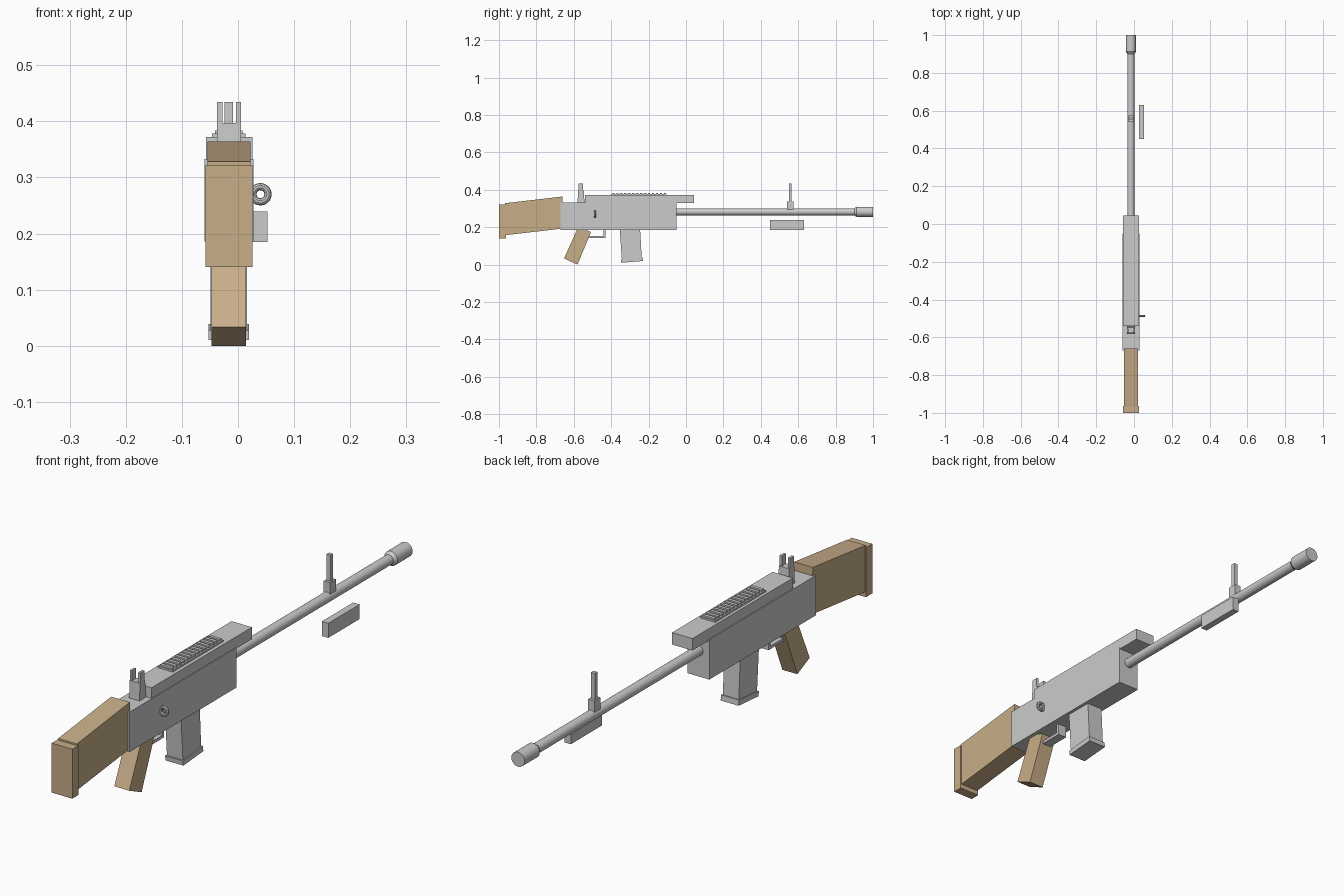
import bpy, bmesh, math
from mathutils import Matrix

if "Cube" in bpy.data.objects:
    bpy.data.objects.remove(bpy.data.objects["Cube"])

CX = -0.0165   # centre line of the rifle
AXIS_Z = 0.282  # barrel height

wood = bpy.data.materials.new("wood")
wood.diffuse_color = (0.58, 0.42, 0.25, 1)
wood.use_nodes = True
wood.node_tree.nodes["Principled BSDF"].inputs["Base Color"].default_value = wood.diffuse_color


def finish(name, bm, mat=None):
    bmesh.ops.recalc_face_normals(bm, faces=bm.faces)
    mesh = bpy.data.meshes.new(name)
    bm.to_mesh(mesh)
    bm.free()
    ob = bpy.data.objects.new(name, mesh)
    bpy.context.collection.objects.link(ob)
    if mat:
        mesh.materials.append(mat)
    return ob


def add_slab(bm, x0, x1, profile):
    """Extrude a (y, z) side profile from x0 to x1."""
    face = bm.faces.new([bm.verts.new((x0, y, z)) for y, z in profile])
    ext = bmesh.ops.extrude_face_region(bm, geom=[face])
    verts = [v for v in ext["geom"] if isinstance(v, bmesh.types.BMVert)]
    bmesh.ops.translate(bm, verts=verts, vec=(x1 - x0, 0, 0))


def slab(name, x0, x1, *profiles, mat=None):
    bm = bmesh.new()
    for p in profiles:
        add_slab(bm, x0, x1, p)
    return finish(name, bm, mat)


def rect(y0, y1, z0, z1):
    return [(y0, z0), (y1, z0), (y1, z1), (y0, z1)]


def lathe(name, profile, x, z, sides=24, closed=False):
    """Revolve (radius, y) points about a y-parallel axis."""
    bm = bmesh.new()
    verts = [bm.verts.new((r, y, 0)) for r, y in profile]
    pairs = list(zip(verts, verts[1:]))
    if closed:
        pairs.append((verts[-1], verts[0]))
    edges = [bm.edges.new(p) for p in pairs]
    bmesh.ops.spin(bm, geom=verts + edges, cent=(0, 0, 0), axis=(0, 1, 0),
                   angle=math.tau, steps=sides)
    bmesh.ops.remove_doubles(bm, verts=bm.verts, dist=1e-5)
    bmesh.ops.transform(bm, verts=bm.verts, matrix=Matrix.Translation((x, 0, z)))
    ob = finish(name, bm)
    bpy.ops.object.select_all(action='DESELECT')
    ob.select_set(True)
    bpy.context.view_layer.objects.active = ob
    bpy.ops.object.shade_smooth_by_angle(angle=math.radians(35))
    return ob


# Receiver and top cover
slab("receiver", -0.060, 0.028, rect(-0.67, -0.05, 0.186, 0.333))
slab("top_cover", -0.057, 0.026, rect(-0.54, 0.044, 0.328, 0.372))

# Ribbed plate on the cover
slab("rib_plate", -0.046, 0.013, rect(-0.398, -0.104, 0.368, 0.378))
ribs = [rect(y, y + 0.012, 0.376, 0.384)
        for y in [-0.394 + i * 0.0212 for i in range(14)]]
slab("cover_ribs", -0.041, 0.008, *ribs)

# Barrel and muzzle
lathe("barrel", [(0, -0.06), (0.0185, -0.06), (0.0185, 0.93), (0, 0.93)], CX, AXIS_Z)
lathe("muzzle", [(0, 0.90), (0.0185, 0.90), (0.027, 0.912), (0.027, 1.0), (0, 1.0)],
      CX, AXIS_Z)

# Front sight
slab("front_sight_base", CX - 0.013, CX + 0.013, rect(0.54, 0.575, 0.285, 0.338))
slab("front_sight_post", CX - 0.008, CX + 0.008, rect(0.55, 0.565, 0.33, 0.434))

# Rear sight with two ears
slab("rear_sight_base", -0.037, 0.005,
     [(-0.58, 0.325), (-0.542, 0.325), (-0.547, 0.397), (-0.577, 0.397)])
for side, x in (("left", -0.037), ("right", -0.004)):
    slab("rear_sight_ear_" + side, x, x + 0.009, rect(-0.575, -0.552, 0.39, 0.434))

# Detached block beside the barrel
slab("side_block", 0.027, 0.053, rect(0.449, 0.631, 0.185, 0.239))

# Ring-shaped bolt handle
ring = [(0.0135 + 0.0065 * math.cos(a), -0.487 + 0.0065 * math.sin(a))
        for a in [i * math.tau / 10 for i in range(10)]]
lathe("bolt_ring", ring, 0.040, 0.270, 20, closed=True)

# Stock and butt plate
slab("stock", -0.054, 0.022,
     [(-0.968, 0.157), (-0.656, 0.193), (-0.660, 0.364), (-0.968, 0.328)], mat=wood)
slab("butt_plate", -0.058, 0.026, rect(-1.0, -0.963, 0.140, 0.322), mat=wood)

# Pistol grip
slab("grip", -0.047, 0.014,
     [(-0.652, 0.033), (-0.58, 0.0), (-0.508, 0.174), (-0.576, 0.202)], mat=wood)

# Magazine and its floor plate
slab("magazine", -0.049, 0.016,
     [(-0.355, 0.2), (-0.342, 0.014), (-0.236, 0.022), (-0.246, 0.2)])
slab("magazine_floor", -0.053, 0.020,
     [(-0.346, 0.010), (-0.230, 0.019), (-0.232, 0.039), (-0.348, 0.028)])

# Trigger guard
slab("trigger_guard", CX - 0.018, CX + 0.018,
     [(-0.54, 0.142), (-0.431, 0.142), (-0.431, 0.19), (-0.442, 0.19),
      (-0.442, 0.153), (-0.54, 0.153)])
